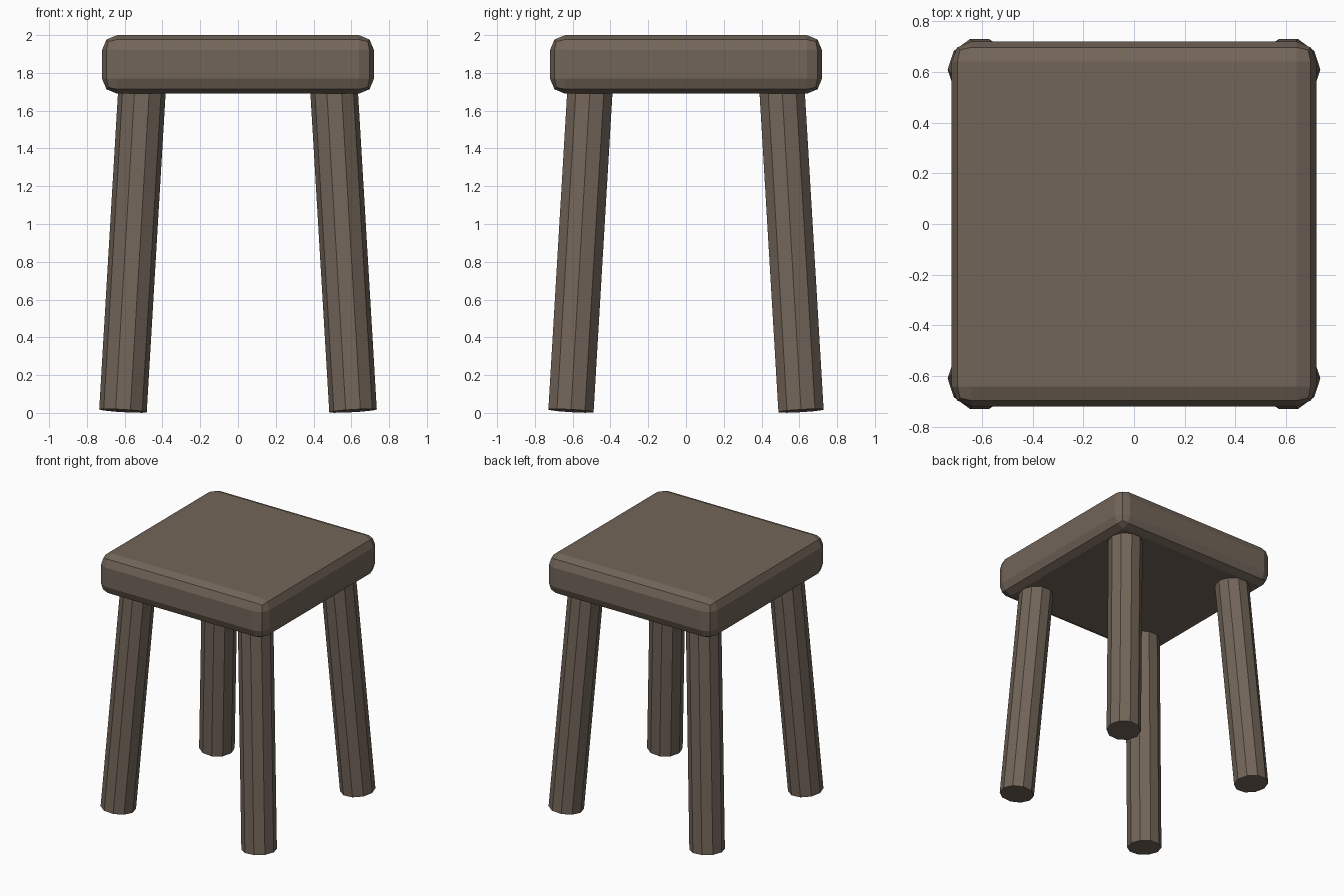
import bpy
from mathutils import Vector, Matrix
from math import pi

if "Cube" in bpy.data.objects:
    bpy.data.objects.remove(bpy.data.objects["Cube"])

wood = bpy.data.materials.new("brown_wood")
wood.diffuse_color = (0.17, 0.13, 0.10, 1)
wood.use_nodes = True
wood.node_tree.nodes["Principled BSDF"].inputs["Base Color"].default_value = wood.diffuse_color

# Seat: rounded slab
bpy.ops.mesh.primitive_cube_add(size=1, location=(0, 0, 1.845))
seat = bpy.context.object
seat.name = "seat"
seat.scale = (1.44, 1.44, 0.31)
bpy.ops.object.transform_apply(location=False, rotation=False, scale=True)
bevel = seat.modifiers.new("rounded_edges", "BEVEL")
bevel.width = 0.08
bevel.segments = 2
seat.data.materials.append(wood)


# Legs: splayed ten-sided posts, corners pointing along x
def leg(name, sx, sy):
    foot = Vector((sx * 0.609, sy * 0.609, 0.011))
    top = Vector((sx * 0.506, sy * 0.506, 1.75))
    axis = top - foot
    bpy.ops.mesh.primitive_cylinder_add(vertices=10, radius=0.126, depth=axis.length)
    ob = bpy.context.object
    ob.name = name
    ob.data.transform(Matrix.Rotation(pi / 2, 4, "Z"))
    tilt = Vector((0, 0, 1)).rotation_difference(axis)
    ob.matrix_world = Matrix.Translation((foot + top) / 2) @ tilt.to_matrix().to_4x4()
    ob.data.materials.append(wood)


for sy, depth_name in ((-1, "front"), (1, "back")):
    for sx, side_name in ((-1, "left"), (1, "right")):
        leg(f"{depth_name}_{side_name}_leg", sx, sy)
